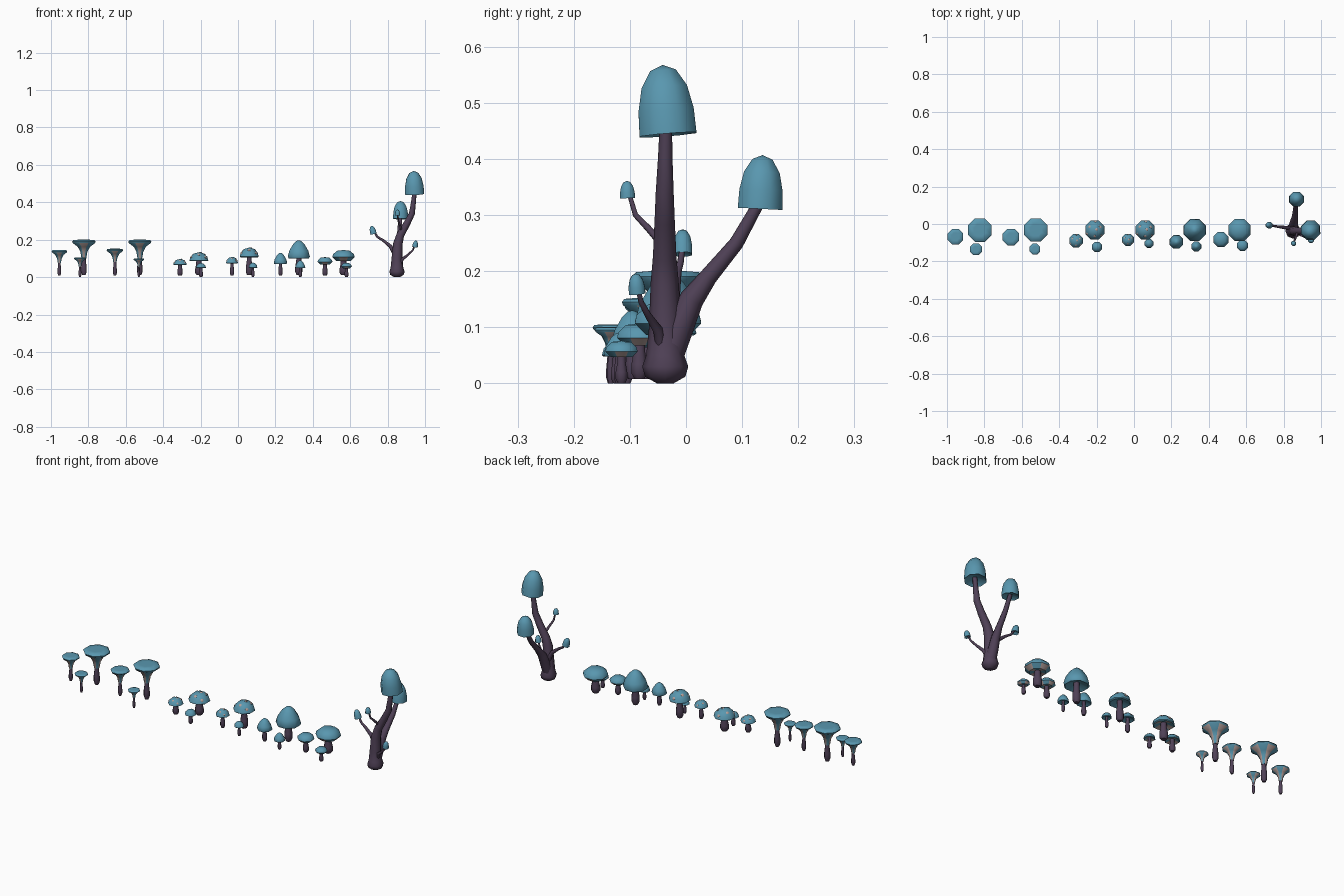
import bpy, bmesh
from math import sin, cos, pi, radians, sqrt
from mathutils import Vector, Matrix

if "Cube" in bpy.data.objects:
    bpy.data.objects.remove(bpy.data.objects["Cube"])

SIDES = 8


def material(name, rgb):
    m = bpy.data.materials.new(name)
    m.diffuse_color = (*rgb, 1)
    m.use_nodes = True
    m.node_tree.nodes["Principled BSDF"].inputs["Base Color"].default_value = m.diffuse_color
    return m


BLUE = material("cap_blue", (0.10, 0.31, 0.43))
PURPLE = material("stem_purple", (0.08, 0.053, 0.095))
PALE = material("pale_gill", (0.45, 0.35, 0.33))


def smooth(ob, angle=55):
    bpy.ops.object.select_all(action='DESELECT')
    ob.select_set(True)
    bpy.context.view_layer.objects.active = ob
    bpy.ops.object.shade_smooth_by_angle(angle=radians(angle))


def lathe(name, profile, loc, r, h, mats, tilt=(0, 0), striped=0):
    """Spin a (radius, height) profile; the first `striped` bands alternate colour."""
    bm = bmesh.new()
    rings = []
    for pr, pz in profile:
        if pr == 0:
            rings.append([bm.verts.new((0, 0, pz * h))])
        else:
            rings.append([bm.verts.new((pr * r * cos(2 * pi * (i + .5) / SIDES),
                                        pr * r * sin(2 * pi * (i + .5) / SIDES), pz * h))
                          for i in range(SIDES)])
    for k, (a, b) in enumerate(zip(rings, rings[1:])):
        for i in range(SIDES):
            j = (i + 1) % SIDES
            vs = ([a[0], b[j], b[i]] if len(a) == 1 else
                  [a[i], a[j], b[0]] if len(b) == 1 else [a[i], a[j], b[j], b[i]])
            f = bm.faces.new(vs)
            if k < striped and i % 2:
                f.material_index = 1
    bmesh.ops.recalc_face_normals(bm, faces=bm.faces)
    me = bpy.data.meshes.new(name)
    bm.to_mesh(me)
    bm.free()
    for m in mats:
        me.materials.append(m)
    ob = bpy.data.objects.new(name, me)
    bpy.context.collection.objects.link(ob)
    ob.location = loc
    ob.rotation_euler = (tilt[0], tilt[1], 0)
    smooth(ob)
    return ob


# Profiles: underside first, then rim, then crown
FUNNEL = [(0, .05), (.2, 0), (.3, .35), (.52, .62), (.95, .82), (1, .9), (.9, .98), (.5, 1), (0, .97)]
DOME = [(0, .3), (.3, .25), (.9, 0), (1, .08), (.88, .5), (.52, .86), (0, 1)]
CONE = [(0, .2), (.3, .17), (.9, 0), (1, .1), (.86, .42), (.5, .8), (.22, .96), (0, 1)]
BUN = [(0, .15), (.3, .12), (.65, .05), (1, .38), (.95, .62), (.6, .93), (0, 1)]
BELL = [(0, .15), (.3, .12), (.92, .03), (1, 0), (.97, .35), (.8, .68), (.45, .92), (0, 1)]
STEM = [(0, 0), (.6, 0), (1, .15), (1, .38), (.72, .7), (.68, 1), (0, 1)]


def add_spots(name, x, y, r, z0, h):
    """Pale flattened lumps scattered over a domed cap."""
    bm = bmesh.new()
    places = [(0.3, 10)] + [(a, 40) for a in (0.5, 2.6, 4.7)] + [(a, 62) for a in (1.5, 3.6, 5.6)]
    for az, pol in places:
        p = radians(pol)
        n = Vector((sin(p) * cos(az), sin(p) * sin(az), cos(p)))
        pos = Vector((x + n.x * r * .95, y + n.y * r * .95, z0 + n.z * h * .98))
        n = Vector((n.x / r, n.y / r, n.z / h)).normalized()
        mat = (Matrix.Translation(pos) @ n.to_track_quat('Z', 'Y').to_matrix().to_4x4()
               @ Matrix.Diagonal((1, 1, .4, 1)))
        bmesh.ops.create_icosphere(bm, subdivisions=1, radius=r * .16, matrix=mat)
    me = bpy.data.meshes.new(name)
    bm.to_mesh(me)
    bm.free()
    me.materials.append(PALE)
    ob = bpy.data.objects.new(name, me)
    bpy.context.collection.objects.link(ob)
    smooth(ob)


# Clusters: kind, profile, stem ratio, striped bands, spots,
# then (x, y, cap radius, cap bottom, cap top) for large, medium, small
CLUSTERS = [
    ("funnel_a", FUNNEL, .23, 4, False, [(-.824, -.033, .068, .10, .2), (-.955, -.068, .045, .075, .145), (-.845, -.135, .034, .055, .105)]),
    ("funnel_b", FUNNEL, .23, 4, False, [(-.525, -.032, .067, .10, .2), (-.658, -.07, .048, .08, .152), (-.53, -.134, .031, .055, .1)]),
    ("spotted_flat", DOME, .40, 2, True, [(-.209, -.032, .055, .085, .133), (-.31, -.09, .039, .064, .097), (-.198, -.123, .029, .048, .076)]),
    ("spotted_dome", DOME, .36, 0, True, [(.06, -.032, .055, .105, .158), (-.032, -.085, .035, .073, .108), (.08, -.104, .025, .05, .078)]),
    ("cone", CONE, .32, 0, False, [(.325, -.032, .064, .10, .197), (.227, -.096, .039, .07, .13), (.333, -.12, .029, .048, .09)]),
    ("bun", BUN, .36, 3, False, [(.564, -.032, .064, .083, .145), (.465, -.083, .043, .065, .107), (.58, -.115, .031, .045, .076)]),
]
for kind, prof, stem, bands, spots, trio in CLUSTERS:
    for size, (x, y, r, zb, zt) in zip(("large", "medium", "small"), trio):
        h = zt - zb
        z0 = {"large": .01, "medium": .008, "small": 0}[size]
        lathe(f"{kind}_{size}_cap", prof, (x, y, zb), r, h, [BLUE, PALE], striped=bands)
        lathe(f"{kind}_{size}_stem", STEM, (x, y, z0), r * stem, zb + h * .25 - z0, [PURPLE])
        if spots and size != "small":
            add_spots(f"{kind}_{size}_spots", x, y, r, zb, h)


def branch(name, pts):
    """Tapered eight-sided tube through (x, y, z, radius) points."""
    cu = bpy.data.curves.new(name, 'CURVE')
    cu.dimensions = '3D'
    cu.bevel_depth = 1
    cu.bevel_resolution = 2
    cu.use_fill_caps = True
    sp = cu.splines.new('POLY')
    sp.points.add(len(pts) - 1)
    for p, (x, y, z, r) in zip(sp.points, pts):
        p.co = (x, y, z, 1)
        p.radius = r
    ob = bpy.data.objects.new(name, cu)
    bpy.context.collection.objects.link(ob)
    cu.materials.append(PURPLE)
    bpy.ops.object.select_all(action='DESELECT')
    ob.select_set(True)
    bpy.context.view_layer.objects.active = ob
    bpy.ops.object.convert(target='MESH')
    smooth(bpy.context.object)


# Tall branching mushroom tree
branch("tree_trunk", [(.85, -.037, .0, .015), (.85, -.037, .012, .036), (.85, -.037, .03, .041), (.85, -.037, .05, .034),
                      (.85, -.037, .10, .029), (.855, -.038, .18, .025), (.868, -.038, .225, .021),
                      (.905, -.038, .29, .018), (.93, -.038, .34, .016), (.938, -.037, .40, .013), (.945, -.036, .46, .011)])
branch("tree_back_branch", [(.85, -.03, .05, .026), (.852, -.012, .10, .026), (.855, .01, .15, .022),
                            (.86, .04, .19, .016), (.865, .09, .25, .013), (.868, .132, .325, .010)])
branch("tree_left_twig", [(.845, -.025, .11, .013), (.815, -.02, .165, .010), (.775, -.015, .197, .007),
                          (.745, -.01, .215, .006), (.727, -.006, .245, .005)])
branch("tree_front_twig", [(.875, -.04, .245, .007), (.866, -.068, .277, .006), (.857, -.09, .30, .005), (.853, -.102, .34, .004)])
branch("tree_right_twig", [(.862, -.042, .05, .010), (.878, -.05, .095, .009), (.912, -.068, .122, .006),
                           (.935, -.08, .145, .005), (.945, -.086, .17, .004)])

# Bell caps on the branch ends
for name, loc, r, h, tilt in [
        ("tree_top_cap", (.945, -.032, .443), .055, .125, (.08, -.05)),
        ("tree_back_cap", (.869, .132, .311), .043, .096, (-.05, 0)),
        ("tree_left_cap", (.725, -.006, .23), .0185, .046, (0, -.25)),
        ("tree_front_cap", (.853, -.104, .33), .0145, .031, (.05, 0)),
        ("tree_right_cap", (.946, -.087, .16), .016, .036, (.08, .15))]:
    lathe(name, BELL, loc, r, h, [BLUE], tilt)
